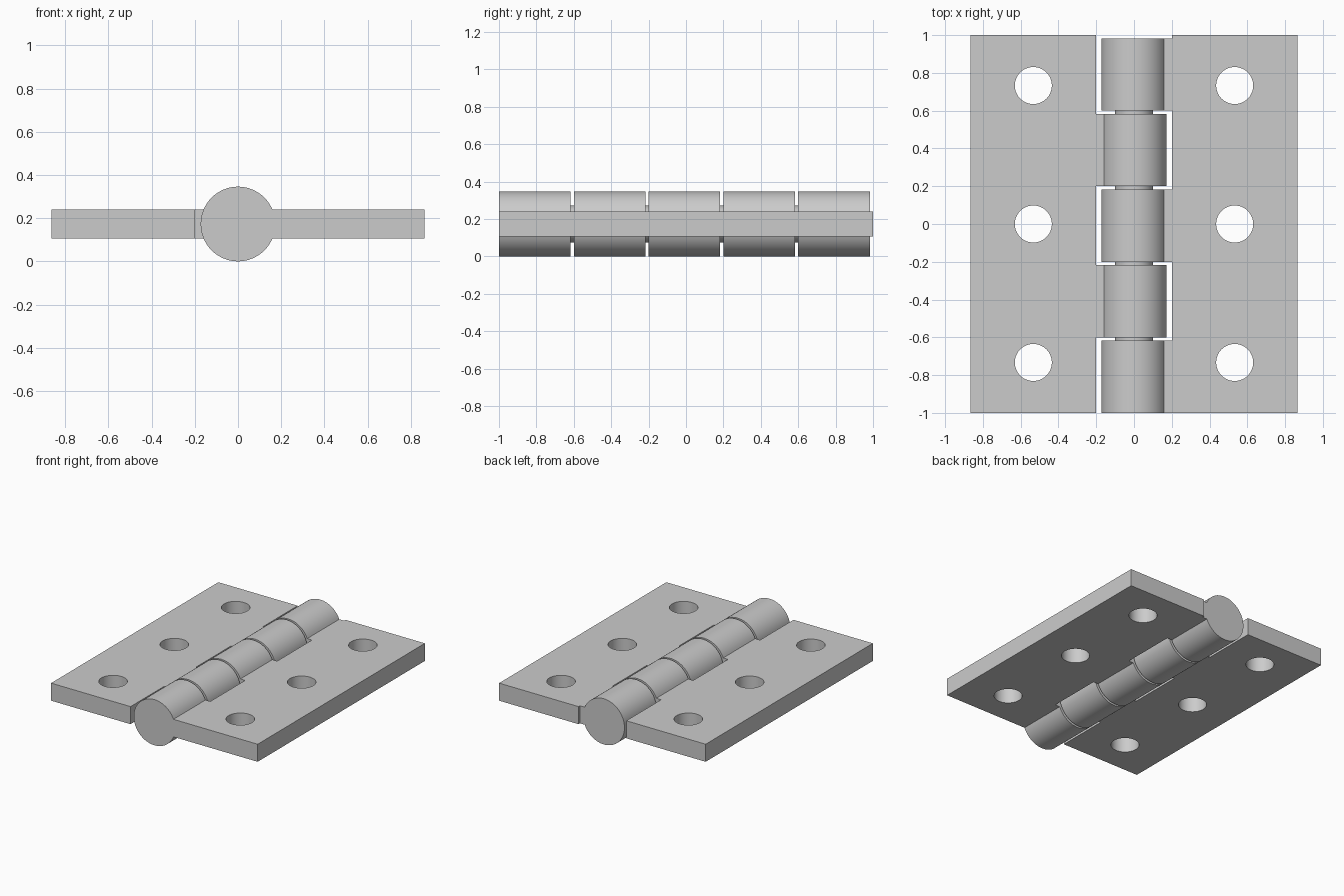
import bpy, bmesh, math
from mathutils import Matrix, Vector

cube = bpy.data.objects.get("Cube")
if cube:
    bpy.data.objects.remove(cube, do_unlink=True)

R = 0.173             # knuckle radius and axis height
THICK = 0.133         # leaf thickness
PITCH, LENGTH = 0.4, 0.383
INNER, OUTER = 0.2, 0.865

steel = bpy.data.materials.new("plain grey steel")
steel.use_nodes = True
grey = (0.6, 0.6, 0.6, 1)
steel.diffuse_color = grey
steel.node_tree.nodes["Principled BSDF"].inputs["Base Color"].default_value = grey


def finish(name, bm):
    bmesh.ops.recalc_face_normals(bm, faces=bm.faces)
    mesh = bpy.data.meshes.new(name)
    bm.to_mesh(mesh)
    bm.free()
    mesh.materials.append(steel)
    obj = bpy.data.objects.new(name, mesh)
    bpy.context.collection.objects.link(obj)
    return obj


def add_rod(bm, radius, centre, length, axis, sides=64):
    turn = Matrix.Rotation(math.pi / 2, 4, "X") if axis == "Y" else Matrix()
    bmesh.ops.create_cone(bm, cap_ends=True, segments=sides, radius1=radius,
                          radius2=radius, depth=length,
                          matrix=Matrix.Translation(centre) @ turn)


def apply_boolean(obj, tool, operation):
    mod = obj.modifiers.new(operation.lower(), "BOOLEAN")
    mod.operation, mod.object, mod.solver = operation, tool, "EXACT"
    bpy.ops.object.select_all(action="DESELECT")
    bpy.context.view_layer.objects.active = obj
    obj.select_set(True)
    bpy.ops.object.modifier_apply(modifier=mod.name)
    bpy.data.objects.remove(tool, do_unlink=True)


def shade(obj):
    bpy.ops.object.select_all(action="DESELECT")
    bpy.context.view_layer.objects.active = obj
    obj.select_set(True)
    bpy.ops.object.shade_smooth_by_angle(angle=math.radians(30))


def make_leaf(name, side, slots):
    starts = [-1 + PITCH * i for i in slots]

    # plate outline with a tab reaching into each knuckle
    outline = [(OUTER, 1), (OUTER, -1)]
    for y in starts:
        if y > -1:
            outline.append((INNER, y))
        outline += [(0.1, y), (0.1, y + LENGTH), (INNER, y + LENGTH)]
    if starts[0] > -1:
        outline.insert(2, (INNER, -1))
    outline.append((INNER, 1))
    bm = bmesh.new()
    face = bm.faces.new([bm.verts.new((side * x, y, R - THICK / 2)) for x, y in outline])
    extruded = bmesh.ops.extrude_face_region(bm, geom=[face])["geom"]
    top = [v for v in extruded if isinstance(v, bmesh.types.BMVert)]
    bmesh.ops.translate(bm, verts=top, vec=(0, 0, THICK))
    leaf = finish(name, bm)

    # screw holes
    bm = bmesh.new()
    for y in (-0.733, 0, 0.733):
        add_rod(bm, 0.098, Vector((side * 0.533, y, R)), 0.5, "Z")
    apply_boolean(leaf, finish("hole_cutter", bm), "DIFFERENCE")

    # knuckles
    bm = bmesh.new()
    for y in starts:
        add_rod(bm, R, Vector((0, y + LENGTH / 2, R)), LENGTH, "Y")
    apply_boolean(leaf, finish("knuckles", bm), "UNION")
    shade(leaf)


make_leaf("right_side_leaf".replace("right", "left"), 1, (0, 2, 4))
make_leaf("right_side_leaf", -1, (1, 3))

# hinge pin, visible in the gaps between knuckles
bm = bmesh.new()
add_rod(bm, 0.1, Vector((0, 0, R)), 1.8, "Y")
shade(finish("hinge_pin", bm))
